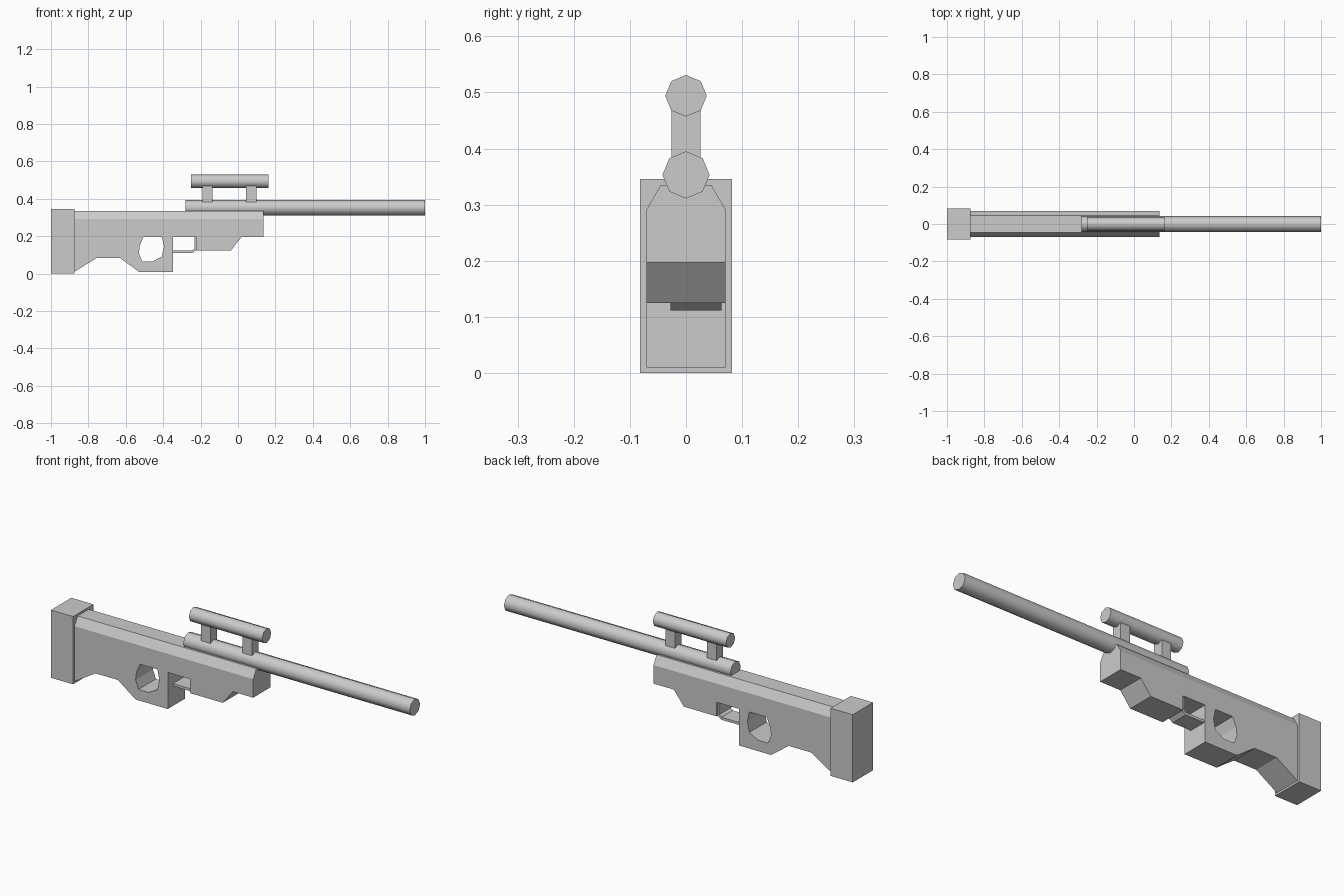
import bpy, bmesh, math
from mathutils import Matrix

if "Cube" in bpy.data.objects:
    bpy.data.objects.remove(bpy.data.objects["Cube"])


def finish(name, bm):
    bmesh.ops.recalc_face_normals(bm, faces=bm.faces)
    mesh = bpy.data.meshes.new(name)
    bm.to_mesh(mesh)
    bm.free()
    obj = bpy.data.objects.new(name, mesh)
    bpy.context.collection.objects.link(obj)
    return obj


def prism(profile, y0, y1):
    """Extrude an x-z profile from y0 to y1."""
    bm = bmesh.new()
    face = bm.faces.new([bm.verts.new((x, y0, z)) for x, z in profile])
    res = bmesh.ops.extrude_face_region(bm, geom=[face])
    verts = [v for v in res["geom"] if isinstance(v, bmesh.types.BMVert)]
    bmesh.ops.translate(bm, verts=verts, vec=(0, y1 - y0, 0))
    return bm


def box(name, x0, x1, y, z0, z1):
    return finish(name, prism([(x0, z0), (x1, z0), (x1, z1), (x0, z1)], -y, y))


def tube(name, x0, x1, z, radius):
    """Eight-sided rod along x with a corner pointing up."""
    bm = bmesh.new()
    bmesh.ops.create_cone(bm, cap_ends=True, segments=8, radius1=radius,
                          radius2=radius, depth=x1 - x0,
                          matrix=Matrix.Translation(((x0 + x1) / 2, 0, z))
                          @ Matrix.Rotation(math.pi / 2, 4, 'Y'))
    obj = finish(name, bm)
    bpy.ops.object.select_all(action='DESELECT')
    obj.select_set(True)
    bpy.context.view_layer.objects.active = obj
    bpy.ops.object.shade_smooth_by_angle(angle=math.radians(50))
    return obj


# Stock: side profile, with the top edges sloped inward
bm = prism([(-0.875, 0.335), (-0.875, 0.01), (-0.757, 0.083), (-0.63, 0.083),
            (-0.53, 0.01), (-0.348, 0.01), (-0.348, 0.197), (-0.222, 0.197),
            (-0.222, 0.125), (-0.037, 0.125), (0.02, 0.197), (0.135, 0.197),
            (0.135, 0.335)], -0.07, 0.07)
bmesh.ops.bisect_plane(bm, geom=bm.verts[:] + bm.edges[:] + bm.faces[:],
                       plane_co=(0, 0, 0.292), plane_no=(0, 0, 1))
for v in bm.verts:
    if v.co.z > 0.33:
        v.co.y = math.copysign(0.045, v.co.y)
stock = finish("stock", bm)

# Thumb hole through the grip
cutter = finish("thumb_hole_cutter", prism(
    [(-0.505, 0.197), (-0.407, 0.197), (-0.396, 0.145), (-0.407, 0.092),
     (-0.455, 0.066), (-0.513, 0.066), (-0.53, 0.11), (-0.525, 0.15)], -0.2, 0.2))
cutter.hide_render = True
mod = stock.modifiers.new("thumb_hole", 'BOOLEAN')
mod.operation = 'DIFFERENCE'
mod.solver = 'EXACT'
mod.object = cutter
bpy.context.view_layer.objects.active = stock
bpy.ops.object.modifier_apply(modifier=mod.name)
bpy.data.objects.remove(cutter)

# Butt pad
box("butt_pad", -1.0, -0.875, 0.082, 0.0, 0.346)

# Trigger guard: thin bent strip, slightly off centre
finish("trigger_guard", prism(
    [(-0.35, 0.111), (-0.243, 0.111), (-0.222, 0.127), (-0.222, 0.2),
     (-0.232, 0.2), (-0.232, 0.134), (-0.246, 0.124), (-0.35, 0.124)],
    -0.028, 0.063))

# Barrel and scope
tube("barrel", -0.28, 1.0, 0.353, 0.042)
tube("scope", -0.252, 0.162, 0.494, 0.037)

# Scope mounts
for label, x in (("rear", -0.164), ("front", 0.071)):
    box(label + "_scope_mount", x - 0.027, x + 0.027, 0.026, 0.375, 0.475)
